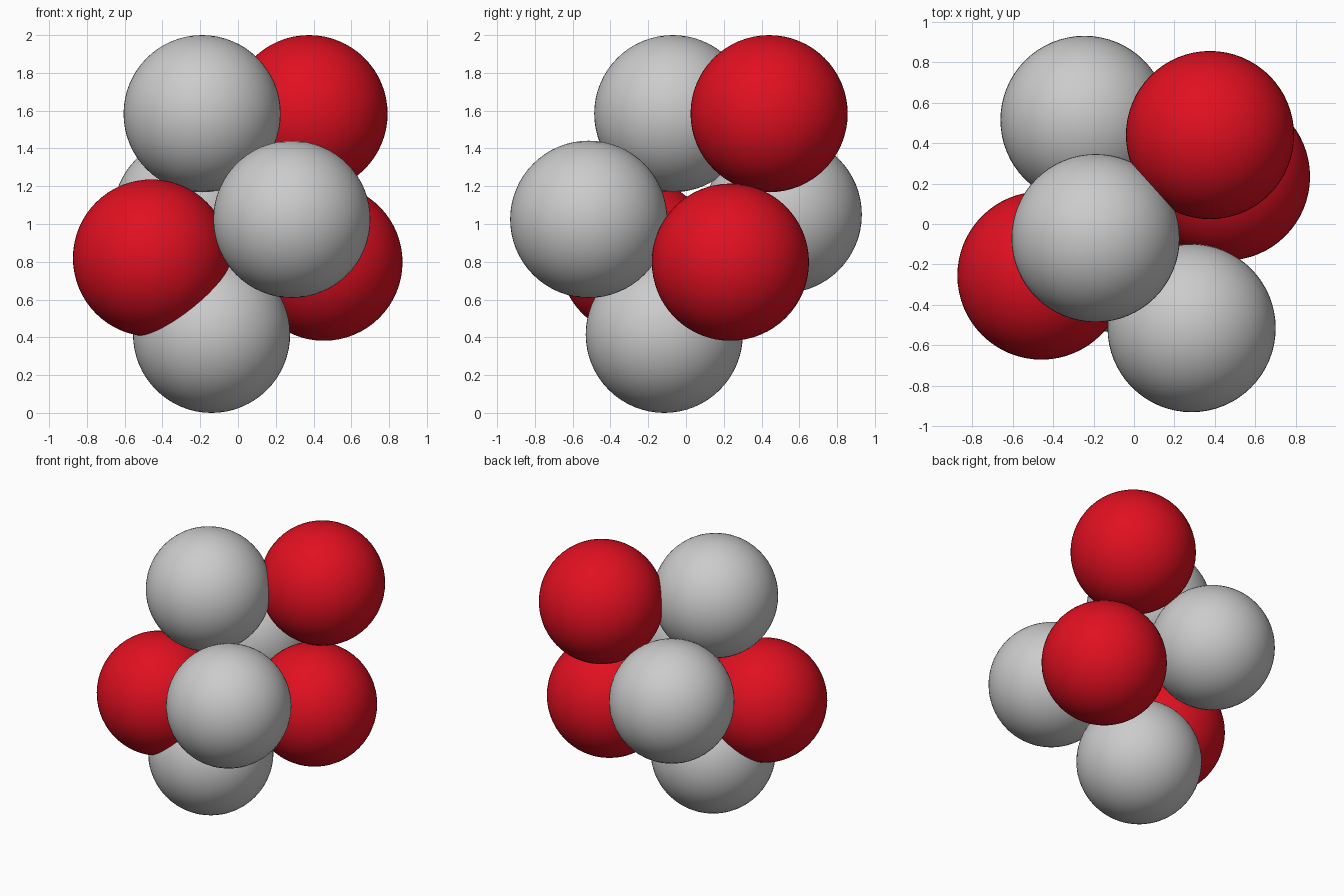
import bpy

if "Cube" in bpy.data.objects:
    bpy.data.objects.remove(bpy.data.objects["Cube"])

RADIUS = 0.416

# Red material for the coloured balls
red = bpy.data.materials.new("red")
red.diffuse_color = (0.75, 0.005, 0.015, 1)
red.use_nodes = True
red.node_tree.nodes["Principled BSDF"].inputs["Base Color"].default_value = red.diffuse_color


def ball(name, centre, material=None):
    bpy.ops.mesh.primitive_uv_sphere_add(segments=64, ring_count=32, radius=RADIUS, location=centre)
    obj = bpy.context.object
    obj.name = name
    bpy.ops.object.shade_smooth()
    if material:
        obj.data.materials.append(material)


# Grey balls
ball("grey_ball_top", (-0.19, -0.07, 1.584))
ball("grey_ball_front", (0.285, -0.515, 1.025))
ball("grey_ball_back", (-0.245, 0.515, 1.05))
ball("grey_ball_bottom", (-0.14, -0.115, 0.416))

# Red balls
ball("red_ball_top", (0.376, 0.44, 1.584), red)
ball("red_ball_left", (-0.458, -0.255, 0.82), red)
ball("red_ball_right", (0.455, 0.235, 0.798), red)
